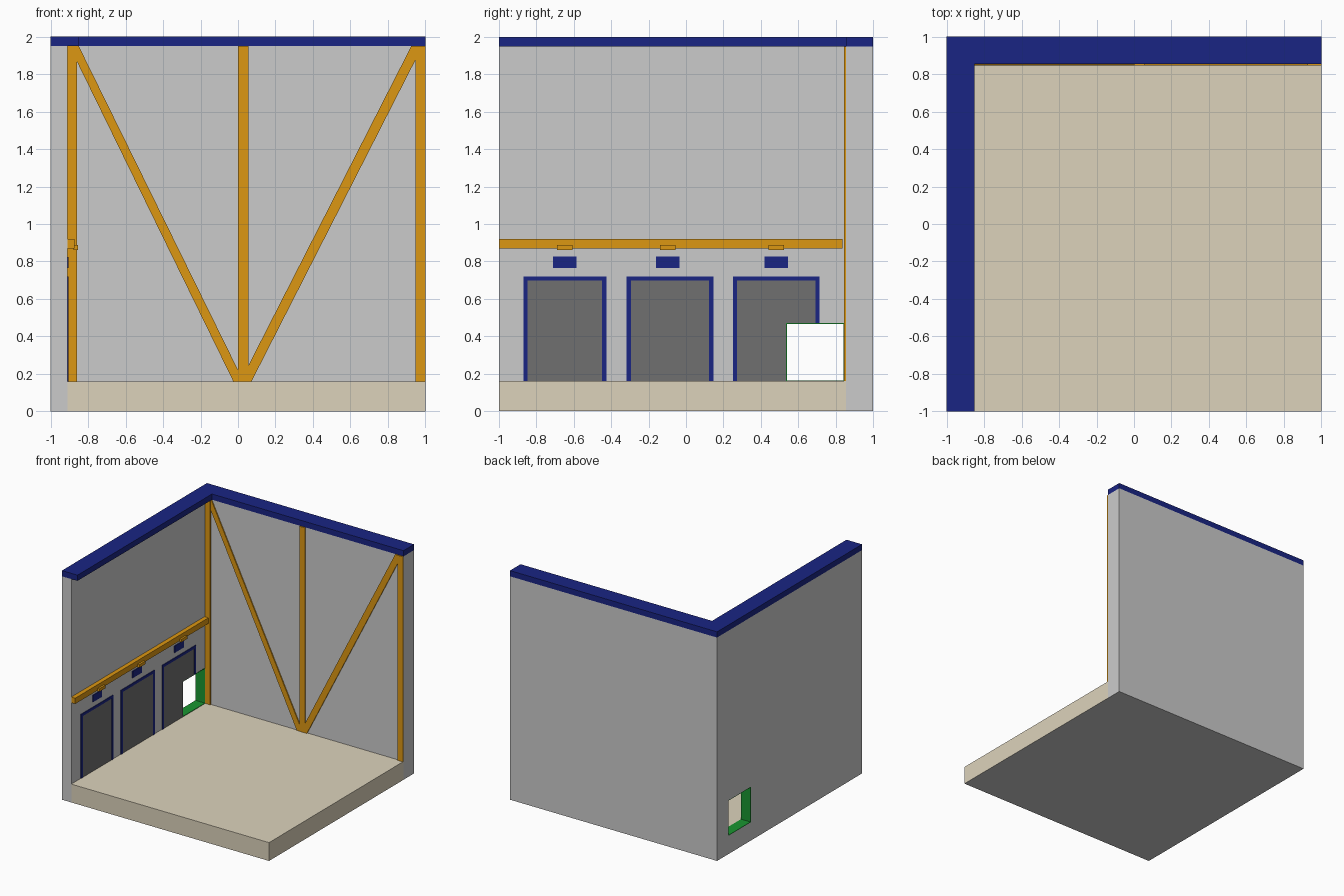
import bpy, bmesh

if "Cube" in bpy.data.objects:
    bpy.data.objects.remove(bpy.data.objects["Cube"])


def material(name, rgb):
    m = bpy.data.materials.new(name)
    m.diffuse_color = (*rgb, 1)
    m.use_nodes = True
    m.node_tree.nodes["Principled BSDF"].inputs["Base Color"].default_value = m.diffuse_color
    return m


BLUE = material("blue_paint", (0.01, 0.018, 0.23))
ORANGE = material("orange_paint", (0.72, 0.31, 0.006))
TAN = material("tan_floor", (0.72, 0.65, 0.5))
DARK = material("dark_grey", (0.16, 0.16, 0.16))
GREEN = material("green_lining", (0.01, 0.3, 0.03))


def prism(name, pts, vec, mat=None):
    """Extrude a flat polygon of 3D points along vec."""
    bm = bmesh.new()
    face = bm.faces.new([bm.verts.new(p) for p in pts])
    ext = bmesh.ops.extrude_face_region(bm, geom=[face], use_keep_orig=True)
    verts = [g for g in ext["geom"] if isinstance(g, bmesh.types.BMVert)]
    bmesh.ops.translate(bm, verts=verts, vec=vec)
    bmesh.ops.recalc_face_normals(bm, faces=bm.faces[:])
    me = bpy.data.meshes.new(name)
    bm.to_mesh(me)
    bm.free()
    ob = bpy.data.objects.new(name, me)
    bpy.context.collection.objects.link(ob)
    if mat:
        me.materials.append(mat)
    return ob


def box(name, x, y, z, mat=None):
    pts = [(x[0], y[0], z[0]), (x[1], y[0], z[0]), (x[1], y[1], z[0]), (x[0], y[1], z[0])]
    return prism(name, pts, (0, 0, z[1] - z[0]), mat)


def side_panel(name, yz, depth, mat):
    """Profile in the YZ plane, mounted on the left wall."""
    return prism(name, [(WALL_X, y, z) for y, z in yz], (depth, 0, 0), mat)


WALL_X, WALL_Y, FLOOR_Z, TRIM_Z = -0.91, 0.855, 0.16, 1.95
HY0, HY1, HZ0, HZ1 = 0.535, 0.845, FLOOR_Z, 0.47   # wall opening

# Walls
left_wall = box("left_wall", (-1, WALL_X), (-1, 1), (0, TRIM_Z))
box("back_wall", (WALL_X, 1), (WALL_Y, 1), (0, TRIM_Z))
cutter = box("opening_cutter", (-1.1, -0.8), (HY0, HY1), (HZ0, HZ1))
cutter.hide_render = True
cutter.hide_viewport = True
cutter.display_type = 'WIRE'
cut = left_wall.modifiers.new("opening", 'BOOLEAN')
cut.operation, cut.solver, cut.object = 'DIFFERENCE', 'EXACT', cutter

# Green lining inside the opening
T = 0.004
LX = (-1, WALL_X + 0.002)
box("lining_front", LX, (HY0, HY0 + T), (HZ0, HZ1), GREEN)
box("lining_back", LX, (HY1 - T, HY1), (HZ0, HZ1), GREEN)
box("lining_bottom", LX, (HY0 + T, HY1 - T), (HZ0, HZ0 + T), GREEN)
box("lining_top", LX, (HY0 + T, HY1 - T), (HZ1 - T, HZ1), GREEN)

# Floor slab with a grey underside
floor = box("floor_slab", (WALL_X, 1), (-1, WALL_Y), (0, FLOOR_Z), TAN)
floor.data.materials.append(None)
for p in floor.data.polygons:
    if p.normal.z < -0.5:
        p.material_index = 1

# L-shaped cap along the wall tops
cap = [(-1, -1), (-0.85, -1), (-0.85, WALL_Y), (1, WALL_Y), (1, 1), (-1, 1)]
prism("wall_cap", [(x, y, TRIM_Z) for x, y in cap], (0, 0, 0.05), BLUE)

# Posts and diagonal braces on the back wall
BY = 0.845
for name, x0, x1 in (("left_post", WALL_X, -0.86), ("middle_post", 0.0, 0.055), ("right_post", 0.948, 1)):
    box(name, (x0, x1), (BY, WALL_Y), (FLOOR_Z, TRIM_Z), ORANGE)
braces = {
    "left_brace": [(-0.025, FLOOR_Z), (0.03, FLOOR_Z), (-0.85, TRIM_Z), (-0.9, TRIM_Z)],
    "right_brace": [(0.012, FLOOR_Z), (0.072, FLOOR_Z), (0.985, TRIM_Z), (0.925, TRIM_Z)],
}
for name, prof in braces.items():
    prism(name, [(x, BY + 0.001, z) for x, z in prof], (0, WALL_Y - BY - 0.001, 0), ORANGE)

# Rail on the left wall
box("wall_rail", (WALL_X, -0.872), (-1, 0.837), (0.87, 0.92), ORANGE)

# Doors, frames, signs and rail lamps
F, TOP = 0.023, 0.72
for i, (y0, y1) in enumerate(((-0.87, -0.425), (-0.318, 0.146), (0.25, 0.715)), 1):
    a, b, t = y0 + F, y1 - F, TOP - F
    if y1 < HY0:
        door = [(a, FLOOR_Z), (b, FLOOR_Z), (b, t), (a, t)]
        end = FLOOR_Z
    else:  # the last door is notched by the opening
        door = [(a, FLOOR_Z), (HY0, FLOOR_Z), (HY0, HZ1), (b, HZ1), (b, t), (a, t)]
        end = HZ1
    frame = [(y0, FLOOR_Z), (a, FLOOR_Z), (a, t), (b, t), (b, end), (y1, end), (y1, TOP), (y0, TOP)]
    side_panel(f"door_panel_{i}", door, 0.002, DARK)
    side_panel(f"door_frame_{i}", frame, 0.005, BLUE)
    s = (-0.71, -0.16, 0.42)[i - 1]
    box(f"door_sign_{i}", (WALL_X, -0.904), (s, s + 0.125), (0.765, 0.825), BLUE)
    box(f"rail_lamp_{i}", (-0.878, -0.855), (s + 0.02, s + 0.103), (0.862, 0.888), ORANGE)
